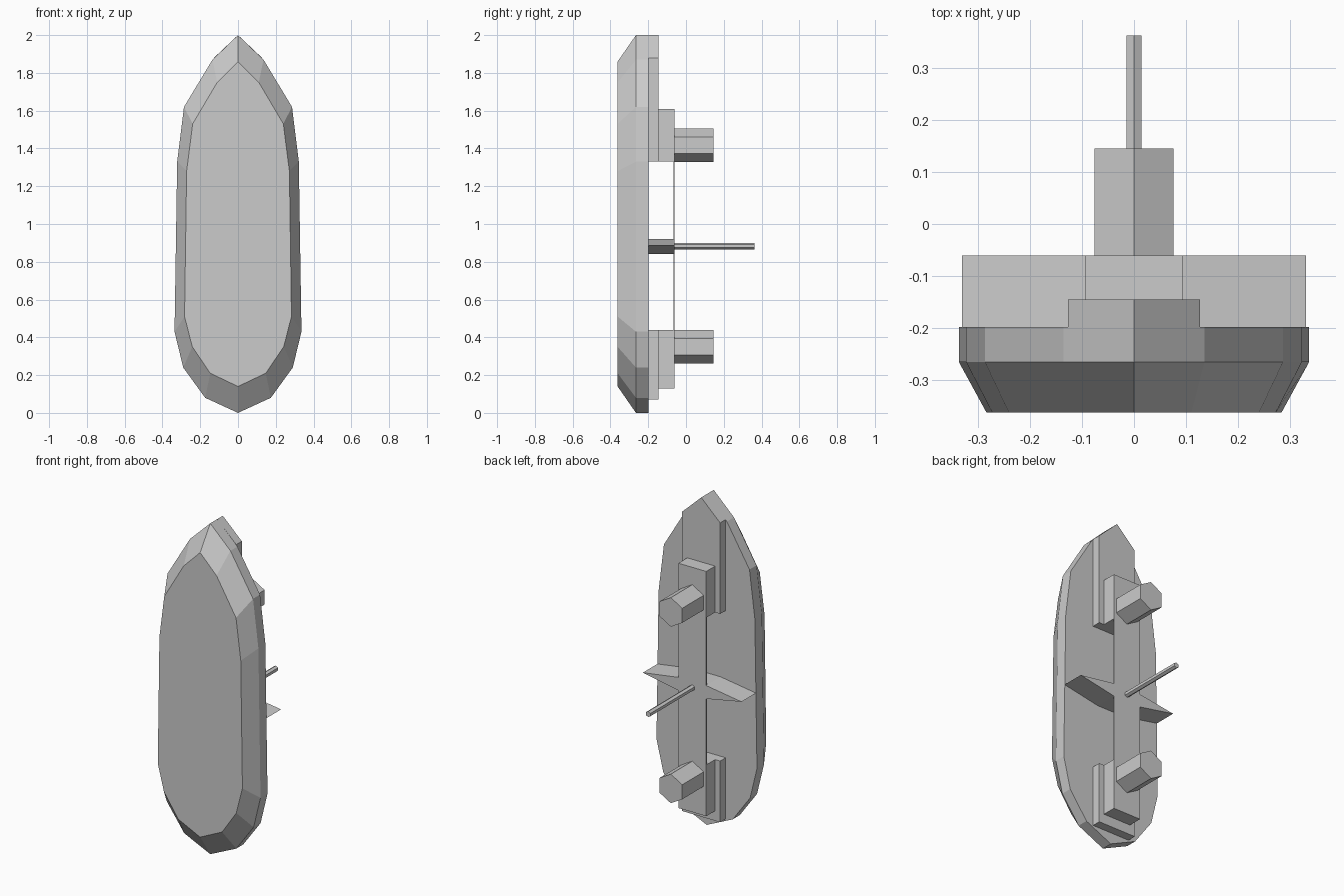
import bpy, bmesh, math

if "Cube" in bpy.data.objects:
    bpy.data.objects.remove(bpy.data.objects["Cube"])


def mirrored(half):
    """Close a right-hand (x, z) half outline by mirroring it across x = 0."""
    return half + [(-x, z) for x, z in reversed(half) if x > 1e-6]


def loft(name, sections):
    """Skin a list of (y, outline) sections and cap both ends."""
    bm = bmesh.new()
    rings = [[bm.verts.new((x, y, z)) for x, z in pts] for y, pts in sections]
    n = len(rings[0])
    for a, b in zip(rings, rings[1:]):
        for i in range(n):
            j = (i + 1) % n
            bm.faces.new((a[i], a[j], b[j], b[i]))
    bm.faces.new(rings[0])
    bm.faces.new(rings[-1])
    bmesh.ops.recalc_face_normals(bm, faces=bm.faces)
    mesh = bpy.data.meshes.new(name)
    bm.to_mesh(mesh)
    bm.free()
    obj = bpy.data.objects.new(name, mesh)
    bpy.context.collection.objects.link(obj)
    return obj


def prism(name, half, y0, y1):
    pts = mirrored(half)
    return loft(name, [(y0, pts), (y1, pts)])


def box(name, w, z0, z1, y0, y1):
    return prism(name, [(w, z1), (w, z0)], y0, y1)


def hex_post(name, r, zc, y0, y1):
    pts = [(r * math.sin(i * math.pi / 3), zc + r * math.cos(i * math.pi / 3)) for i in range(6)]
    return loft(name, [(y0, pts), (y1, pts)])


KEEL, CHINE, DECK, TIER, ROOF = -0.362, -0.265, -0.198, -0.145, -0.06

# Hull: narrow flat bottom flaring to a vertical side
bottom = mirrored([(0, 1.86), (0.11, 1.75), (0.24, 1.53), (0.272, 1.28),
                   (0.283, 0.51), (0.242, 0.35), (0.147, 0.21), (0, 0.14)])
side = mirrored([(0, 2.0), (0.135, 1.87), (0.286, 1.62), (0.322, 1.33),
                 (0.336, 0.43), (0.29, 0.24), (0.174, 0.08), (0, 0.0)])
loft("hull", [(KEEL, bottom), (CHINE, side), (DECK, side)])

# Raised lower tiers at bow and stern
prism("bow_tier", [(0, 2.0), (0.127, 1.88), (0.127, 1.33)], DECK, TIER)
box("stern_tier", 0.127, 0.07, 0.44, DECK, TIER)

# Upper cabins joined by a thin walkway
box("bow_cabin", 0.093, 1.33, 1.61, TIER, ROOF)
box("stern_cabin", 0.093, 0.13, 0.44, TIER, ROOF)
box("walkway", 0.093, 0.44, 1.33, ROOF - 0.006, ROOF)

# Tapered cross bulkhead under the walkway
prism("bulkhead", [(0.093, 0.92), (0.33, 0.885), (0.093, 0.84)], DECK, ROOF)

# Hexagonal towers and mast
hex_post("bow_tower", 0.088, 1.417, ROOF, 0.145)
hex_post("stern_tower", 0.088, 0.35, ROOF, 0.145)
hex_post("mast", 0.017, 0.883, ROOF, 0.362)
